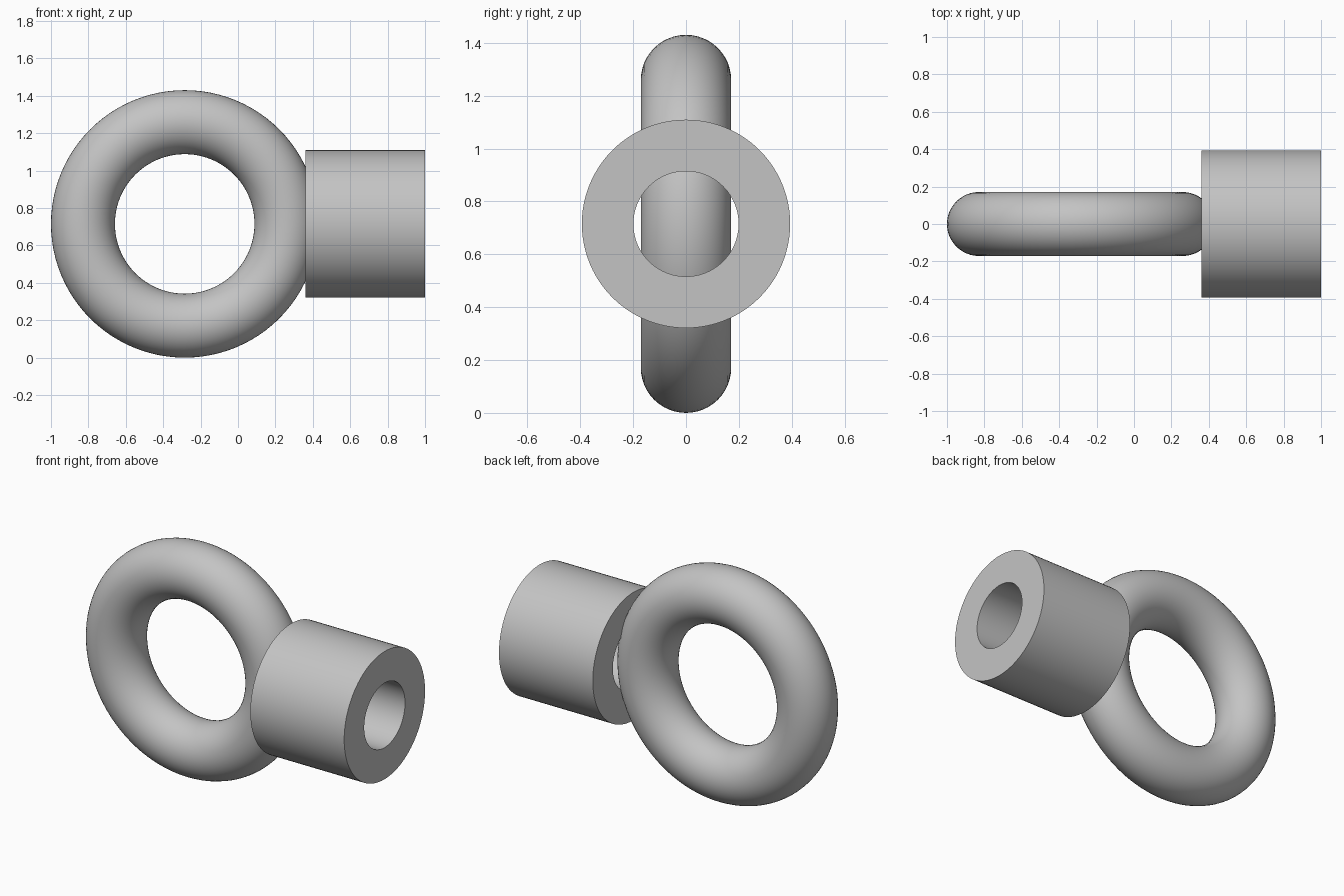
import bpy
import math

default = bpy.data.objects.get("Cube")
if default:
    bpy.data.objects.remove(default, do_unlink=True)

CENTRE_Z = 0.715

# Plain grey metal
grey = bpy.data.materials.new("grey metal")
grey.use_nodes = True
colour = (0.55, 0.55, 0.55, 1.0)
grey.diffuse_color = colour
grey.node_tree.nodes["Principled BSDF"].inputs["Base Color"].default_value = colour


def finish(obj, name):
    obj.name = name
    obj.data.materials.append(grey)
    bpy.ops.object.shade_smooth_by_angle(angle=math.radians(35))


# Upright ring
bpy.ops.mesh.primitive_torus_add(
    major_segments=96, minor_segments=48, major_radius=0.544, minor_radius=0.171,
    location=(-0.285, 0, CENTRE_Z), rotation=(math.pi / 2, 0, 0))
finish(bpy.context.object, "ring")

# Sleeve with an open bore: a rectangular section swept around the x axis
x0, x1, outer, bore, sides = 0.36, 1.0, 0.394, 0.199, 96
section = [(x0, outer), (x1, outer), (x1, bore), (x0, bore)]
verts, faces = [], []
for i in range(sides):
    a = math.tau * i / sides
    verts += [(x, r * math.cos(a), CENTRE_Z + r * math.sin(a)) for x, r in section]
    j = (i + 1) % sides
    for k in range(4):
        n = (k + 1) % 4
        faces.append((4 * i + k, 4 * i + n, 4 * j + n, 4 * j + k))
mesh = bpy.data.meshes.new("sleeve")
mesh.from_pydata(verts, [], faces)
sleeve = bpy.data.objects.new("sleeve", mesh)
bpy.context.collection.objects.link(sleeve)
bpy.ops.object.select_all(action="DESELECT")
sleeve.select_set(True)
bpy.context.view_layer.objects.active = sleeve
finish(sleeve, "sleeve")
